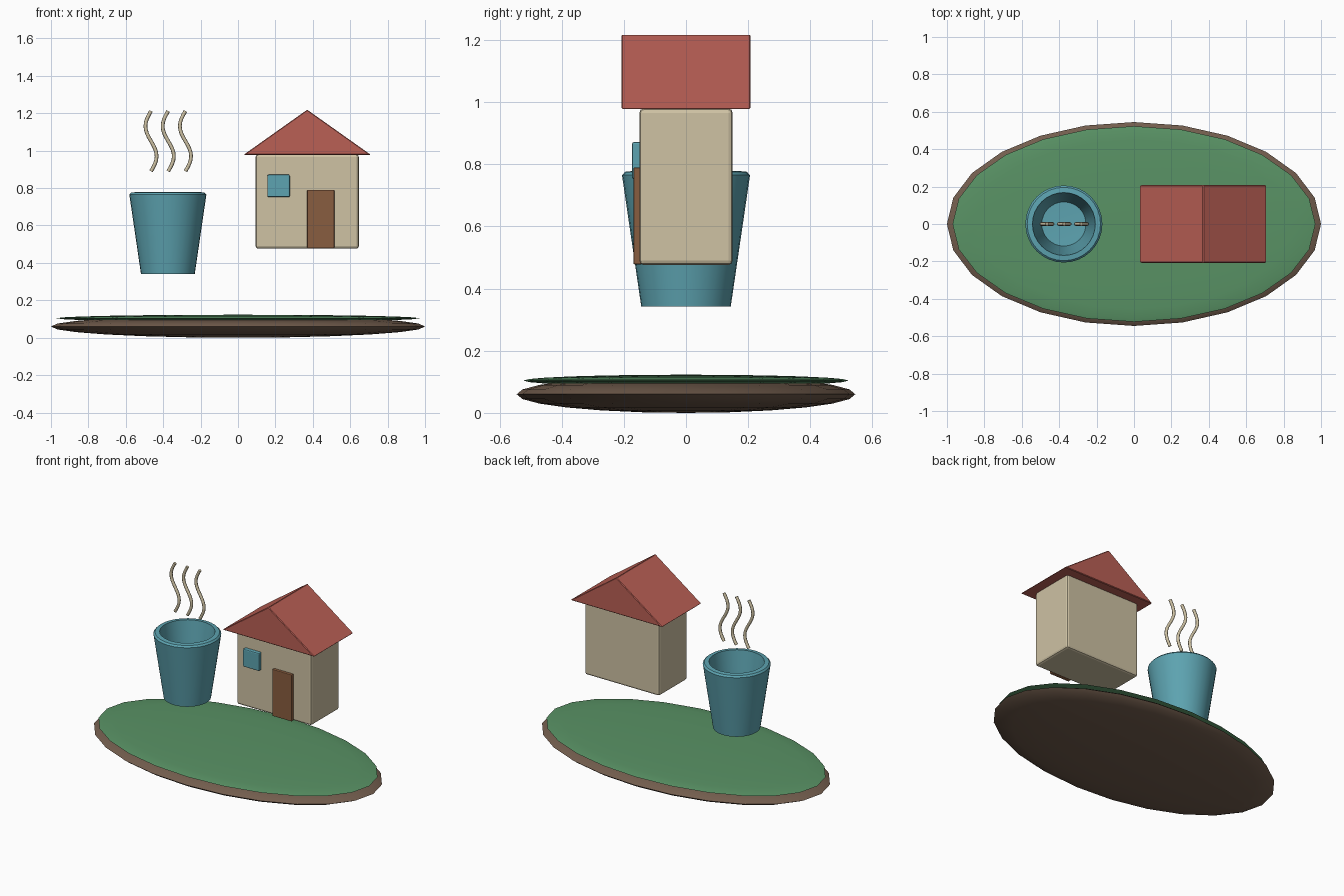
import bpy, bmesh, math

if "Cube" in bpy.data.objects:
    bpy.data.objects.remove(bpy.data.objects["Cube"])


def material(name, rgb):
    m = bpy.data.materials.new(name)
    m.diffuse_color = (*rgb, 1)
    m.use_nodes = True
    m.node_tree.nodes["Principled BSDF"].inputs["Base Color"].default_value = m.diffuse_color
    return m


GREEN = material("grass_green", (0.10, 0.29, 0.13))
EARTH = material("earth_brown", (0.17, 0.11, 0.075))
TEAL = material("teal", (0.11, 0.37, 0.44))
CREAM = material("cream", (0.62, 0.54, 0.37))
RED = material("roof_red", (0.49, 0.115, 0.09))
WOOD = material("door_wood", (0.25, 0.11, 0.05))


def finish(name, bm, mat, smooth=False):
    bmesh.ops.recalc_face_normals(bm, faces=bm.faces)
    me = bpy.data.meshes.new(name)
    bm.to_mesh(me)
    bm.free()
    me.materials.append(mat)
    ob = bpy.data.objects.new(name, me)
    bpy.context.collection.objects.link(ob)
    if smooth:
        bpy.ops.object.select_all(action='DESELECT')
        ob.select_set(True)
        bpy.context.view_layer.objects.active = ob
        bpy.ops.object.shade_smooth_by_angle(angle=math.radians(35))
    return ob


def bevel(ob, width, segments=2):
    b = ob.modifiers.new("bevel", 'BEVEL')
    b.width, b.segments = width, segments


def ellipsoid(name, radii, z, mat):
    bm = bmesh.new()
    bmesh.ops.create_uvsphere(bm, u_segments=24, v_segments=12, radius=1)
    for v in bm.verts:
        v.co = (v.co.x * radii[0], v.co.y * radii[1], v.co.z * radii[2] + z)
    finish(name, bm, mat, True)


def box(name, lo, hi, mat, width):
    bm = bmesh.new()
    bmesh.ops.create_cube(bm, size=1)
    for v in bm.verts:
        v.co = [(a + b) / 2 + c * (b - a) for a, b, c in zip(lo, hi, v.co)]
    bevel(finish(name, bm, mat), width)


# island base and grass
ellipsoid("island_base", (1.0, 0.545, 0.06), 0.06, EARTH)
ellipsoid("island_grass", (0.97, 0.523, 0.019), 0.104, GREEN)

# hollow cup, turned from a profile
CUP_X = -0.375
profile = [(0, 0.342), (0.144, 0.342), (0.206, 0.765), (0.196, 0.776),
           (0.168, 0.779), (0.118, 0.385), (0, 0.38)]
bm = bmesh.new()
pts = [bm.verts.new((CUP_X + r, 0, z)) for r, z in profile]
edges = [bm.edges.new(p) for p in zip(pts, pts[1:])]
bmesh.ops.spin(bm, geom=pts + edges, cent=(CUP_X, 0, 0), axis=(0, 0, 1),
               angle=2 * math.pi, steps=32)
bmesh.ops.remove_doubles(bm, verts=bm.verts, dist=0.0005)
finish("cup", bm, TEAL, True)

# three wisps of steam
for i in range(3):
    cu = bpy.data.curves.new("steam_%d" % (i + 1), 'CURVE')
    cu.dimensions = '3D'
    cu.bevel_depth = 0.01
    cu.bevel_resolution = 2
    cu.use_fill_caps = True
    sp = cu.splines.new('POLY')
    n = 16
    sp.points.add(n)
    for k, p in enumerate(sp.points):
        t = k / n
        x = -0.465 + 0.092 * i + 0.03 * math.sin(2 * math.pi * t)
        p.co = (x, 0, 0.89 + 0.322 * t, 1)
    cu.materials.append(CREAM)
    ob = bpy.data.objects.new(cu.name, cu)
    bpy.context.collection.objects.link(ob)

# house walls, door and window
box("house_walls", (0.094, -0.15, 0.476), (0.646, 0.15, 0.98), CREAM, 0.014)
box("door", (0.37, -0.169, 0.478), (0.515, -0.14, 0.79), WOOD, 0.004)
box("window", (0.157, -0.174, 0.752), (0.277, -0.14, 0.872), TEAL, 0.007)

# gabled roof
bm = bmesh.new()
tri = [bm.verts.new((x, -0.208, z))
       for x, z in ((0.03, 0.978), (0.71, 0.978), (0.37, 1.219))]
face = bm.faces.new(tri)
ext = bmesh.ops.extrude_face_region(bm, geom=[face])
for v in ext["geom"]:
    if isinstance(v, bmesh.types.BMVert):
        v.co.y = 0.208
bevel(finish("roof", bm, RED), 0.004, 1)
